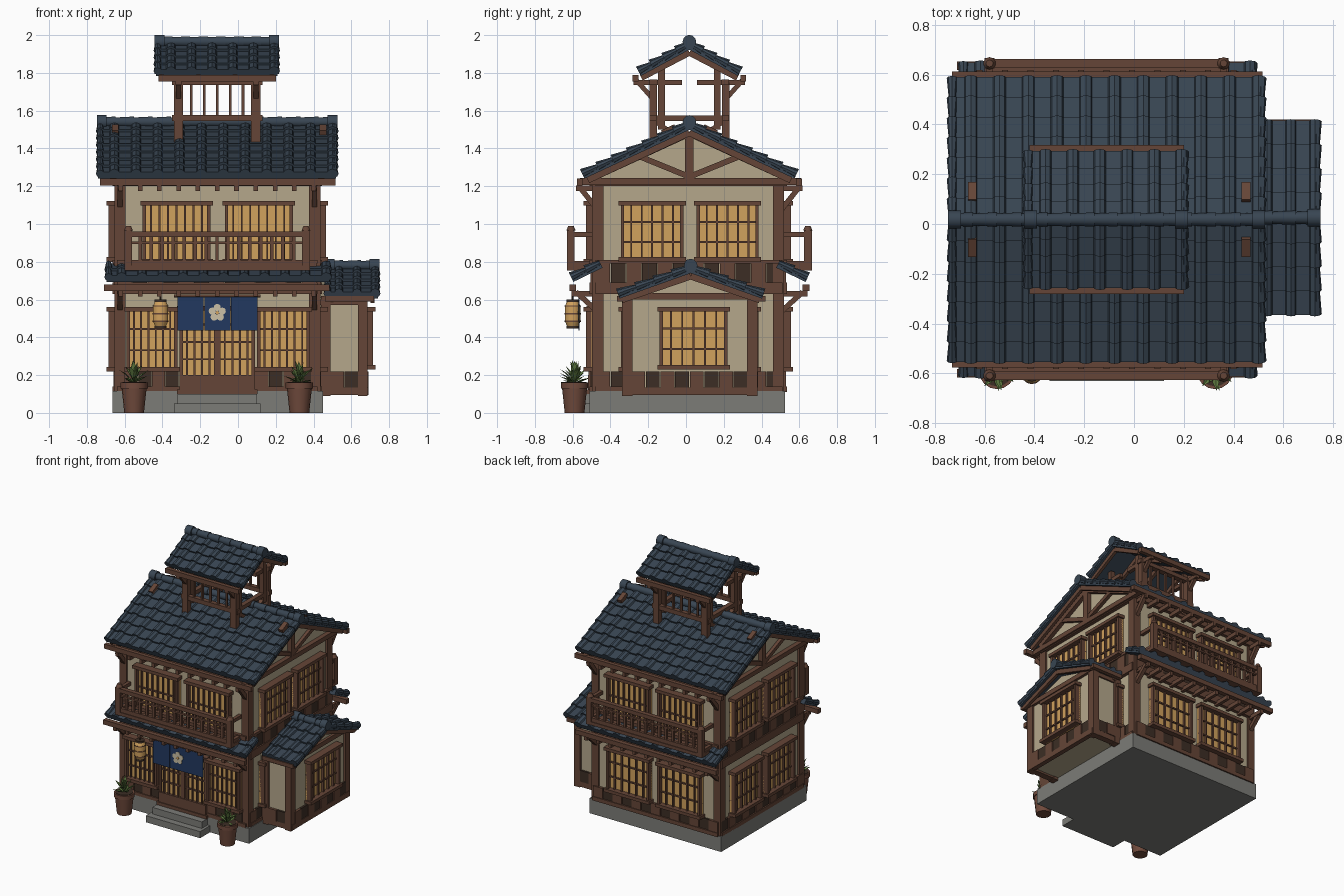
import bpy, bmesh, math, random
from mathutils import Vector, Matrix

cube = bpy.data.objects.get("Cube")
if cube:
    bpy.data.objects.remove(cube)
random.seed(4)


def material(name, *rgb):
    m = bpy.data.materials.new(name)
    m.use_nodes = True
    m.diffuse_color = (*rgb, 1)
    m.node_tree.nodes["Principled BSDF"].inputs["Base Color"].default_value = (*rgb, 1)
    return m


wood = material("brown wood", .13, .06, .038)
dark = material("dark wood", .045, .027, .018)
plaster = material("beige plaster", .46, .39, .26)
paper = material("amber paper", .64, .36, .11)
tile = material("slate blue tile", .04, .06, .085)
cloth = material("navy cloth", .016, .04, .115)
stone = material("grey stone", .2, .2, .185)
clay = material("brown clay", .16, .068, .045)
leaf = material("green leaf", .11, .19, .05)
cream = material("cream", .6, .53, .38)

parts = {}
CX, CY = -.11, .018


def part(name, mat):
    if name not in parts:
        parts[name] = (bmesh.new(), mat)
    return parts[name][0]


def box(name, mat, x0, x1, y0, y1, z0, z1):
    lo, hi = Vector((x0, y0, z0)), Vector((x1, y1, z1))
    size = [abs(v) for v in hi - lo]
    mx = Matrix.Translation((lo + hi) / 2) @ Matrix.Diagonal((*size, 1))
    bmesh.ops.create_cube(part(name, mat), size=1, matrix=mx)


def beam(name, mat, p, q, width, height):
    p, q = Vector(p), Vector(q)
    d = q - p
    mx = Matrix.Translation((p + q) / 2) @ d.to_track_quat('Y', 'Z').to_matrix().to_4x4()
    bmesh.ops.create_cube(part(name, mat), size=1,
                          matrix=mx @ Matrix.Diagonal((width, d.length, height, 1)))


def rod(name, mat, p, q, r1, r2=None, sides=12):
    p, q = Vector(p), Vector(q)
    d = q - p
    mx = Matrix.Translation((p + q) / 2) @ d.to_track_quat('Z', 'Y').to_matrix().to_4x4()
    bmesh.ops.create_cone(part(name, mat), cap_ends=True, segments=sides, radius1=r1,
                          radius2=r1 if r2 is None else r2, depth=d.length, matrix=mx)


# Wall faces: axis, outward sign, plane position
front, back = ('y', -1, -.485), ('y', 1, .51)
west, east = ('x', -1, -.64), ('x', 1, .42)
annex_east = ('x', 1, .67)


def on_face(name, mat, face, u0, u1, z0, z1, d0, d1):
    axis, sign, plane = face
    a, b = plane + sign * d0, plane + sign * d1
    if axis == 'x':
        box(name, mat, a, b, u0, u1, z0, z1)
    else:
        box(name, mat, u0, u1, a, b, z0, z1)


def window(name, face, u0, u1, z0, z1, bars=5, rails=2, depth=.045):
    t = .018
    on_face(name + "_paper", paper, face, u0, u1, z0, z1, 0, .015)
    for u in (u0, u1 - t):
        on_face(name + "_frame", wood, face, u, u + t, z0, z1, 0, depth)
    for z in (z0, z1 - t):
        on_face(name + "_frame", wood, face, u0 - .012, u1 + .012, z, z + t + .006, 0, depth + .012)
    for i in range(1, bars + 1):
        u = u0 + (u1 - u0) * i / (bars + 1)
        on_face(name + "_bars", wood, face, u - .005, u + .005, z0, z1, 0, .03)
    for i in range(1, rails + 1):
        z = z0 + (z1 - z0) * i / (rails + 1)
        on_face(name + "_bars", wood, face, u0, u1, z - .005, z + .005, 0, .025)


def wainscot(name, face, u0, u1, z0, z1):
    n = round((u1 - u0) / .08)
    w = (u1 - u0) / n
    for i in range(n):
        shade = (name + "_dark", dark) if i % 2 else (name, wood)
        on_face(*shade, face, u0 + i * w, u0 + (i + 1) * w - .004, z0, z1, 0, .015 if i % 2 else .02)


def gable(name, x0, x1, y0, y1, z0, z1, apex):
    bm = part(name, plaster)
    ring = [(y0, z0), (y1, z0), (y1, z1), ((y0 + y1) / 2, apex), (y0, z1)]
    f = bm.faces.new([bm.verts.new((x0, y, z)) for y, z in ring])
    moved = bmesh.ops.extrude_face_region(bm, geom=[f])
    bmesh.ops.translate(bm, vec=(x1 - x0, 0, 0),
                        verts=[v for v in moved["geom"] if isinstance(v, bmesh.types.BMVert)])


def tiled_slope(name, x0, x1, top, low, cols, rows):
    """Overlapping courses of flat pans and rounded cover tiles."""
    bm = part(name, tile)
    top, low = Vector((0, *top)), Vector((0, *low))
    d = (low - top).normalized()
    n = Vector((0, -d.z, d.y)) * (1 if d.y > 0 else -1)
    pitch, h = (x1 - x0) / cols, .018
    wave = [(0, 0), (.55, 0), (.6, .6), (.78, 1), (.95, .6)]
    line = [(x0 + (c + u) * pitch, v * h) for c in range(cols) for u, v in wave] + [(x1, 0)]
    for r in range(rows):
        a, b = top.lerp(low, r / rows), top.lerp(low, (r + 1) / rows)
        strips = [[bm.verts.new(p + Vector((x, 0, 0)) + n * (v * s + lift)) for x, v in line]
                  for p, lift, s in ((a, 0, 1), (b, .014, 1), (b, -.012, 0))]
        for s, t in zip(strips, strips[1:]):
            for i in range(len(line) - 1):
                bm.faces.new((s[i], s[i + 1], t[i + 1], t[i]))
        for x in (x0 + .015, x1 - .015):
            side = Vector((x, 0, 0)) + n * .004
            rod(name + "_verge", tile, a + side, b + side, .014, .022, 8)
    mid = Vector(((x0 + x1) / 2, 0, 0)) - n * .012
    beam(name + "_deck", tile, top + mid, low + mid, x1 - x0 - .01, .024)


def roof(name, x0, x1, cy, ridge, half, eave, cols, rows):
    for s in (-1, 1):
        tiled_slope(name + "_tiles", x0, x1, (cy, ridge), (cy + s * half, eave), cols, rows)
        # Barge boards and rafters below the deck
        for i in range(cols // 2 + 1):
            x = x0 + .035 + (x1 - x0 - .07) * i / (cols // 2)
            beam(name + "_rafters", wood, (x, cy, ridge - .042),
                 (x, cy + s * half * .95, eave - .03), .022, .034)
    n = round((x1 - x0) / .1)
    w = (x1 - x0) / n
    for i in range(n):
        a = x0 + i * w
        rod(name + "_ridge", tile, (a, cy, ridge + .015), (a + w, cy, ridge + .015), .024, .029)
    for x in (x0 - .002, x1 - .05):
        rod(name + "_ridge", tile, (x, cy, ridge + .015), (x + .052, cy, ridge + .015), .036)


# Stone base and entrance steps
box("foundation", stone, -.665, .45, -.51, .525, 0, .115)
box("lower_step", stone, -.34, .12, -.63, -.5, 0, .05)
box("upper_step", stone, -.32, .1, -.58, -.5, .05, .1)

# Main body, corner posts and belt beams
gable("main_walls", -.64, .42, -.485, .51, .11, 1.25, 1.49)
for x in (-.625, .407):
    for y in (-.467, .49):
        box("corner_post", wood, x - .03, x + .03, y - .03, y + .03, .11, 1.22)
for face, u0, u1 in ((front, -.64, .42), (back, -.64, .42), (west, -.48, .51), (east, -.48, .51)):
    for z0, z1 in ((.11, .14), (.63, .69), (.79, .81), (1.2, 1.24)):
        on_face("belt_beams", wood, face, u0, u1, z0, z1, 0, .025)
    wainscot("upper_planks", face, u0, u1, .69, .79)
    if face != front:
        wainscot("lower_planks", face, u0, u1, .14, .22)
for a, b in ((-.6, -.31), (.09, .39)):
    wainscot("lower_planks", front, a, b, .14, .22)
    window("front_window", front, a + .01, b - .01, .22, .555, 6)
for face in (west, east):
    for a, b in ((-.345, -.013), (.055, .385)):
        window("side_window", face, a, b, .22, .555)
        window("side_window", face, a, b, .8, 1.115)
for a, b in ((-.505, -.145), (-.07, .29)):
    window("back_window", back, a, b, .22, .555)
    for face in (front, back):
        window("balcony_window", face, a, b, .79, 1.115, 7, 1)

# Sliding entrance doors
for a, b in ((-.31, -.11), (-.11, .09)):
    window("door", front, a, b, .1, .56, 4, 4, .03)
    on_face("door_panel", wood, front, a, b, .1, .2, 0, .035)

# Divided entrance curtain with a flower
rod("curtain_rod", wood, (-.34, -.565, .62), (.12, -.565, .62), .008)
for i in range(3):
    a = -.32 + i * .142
    box("curtain", cloth, a, a + .138, -.569, -.563, .435, .625)
for i in range(5):
    t = math.tau * i / 5 + math.pi / 2
    c = Vector((CX + .028 * math.cos(t), -.569, .53 + .028 * math.sin(t)))
    rod("flower_petals", cream, c, c - Vector((0, .004, 0)), .019)
rod("flower_centre", paper, (CX, -.569, .53), (CX, -.575, .53), .009)

# Main roof and gable trusses
roof("main_roof", -.745, .525, CY, 1.525, .566, 1.262, 11, 7)
for x in (-.66, .44):
    beam("truss", wood, (x, CY - .58, 1.225), (x, CY + .59, 1.225), .035, .035)
    box("truss", wood, x - .017, x + .017, CY - .022, CY + .022, 1.24, 1.49)
    for s in (-1, 1):
        beam("truss", wood, (x, CY, 1.25), (x, CY + s * .27, 1.36), .025, .03)
        beam("truss", wood, (x, CY, 1.48), (x, CY + s * .5, 1.25), .03, .035)
        beam("truss", wood, (x + .01, CY + s * .07, 1.505), (x + .01, CY + s * .14, 1.472), .035, .05)

# Eaves, lower skirt roofs and balconies, mirrored front to back
for s in (-1, 1):
    y = lambda d: CY + s * d
    box("eave_beam", wood, -.73, .515, y(.565), y(.595), 1.205, 1.24)
    box("skirt_beam", wood, -.71, .485, y(.6), y(.635), .645, .68)
    for i in range(11):
        x = -.62 + i * .102
        box("eave_joists", wood, x - .012, x + .012, y(.48), y(.6), 1.175, 1.205)
        box("skirt_joists", wood, x - .012, x + .012, y(.48), y(.625), .615, .645)
    for x in (-.625, .405):
        beam("eave_braces", wood, (x, y(.49), 1.08), (x, y(.585), 1.2), .028, .028)
        beam("skirt_braces", wood, (x, y(.49), .54), (x, y(.6), .64), .028, .028)
    tiled_slope("skirt_roof", -.7, .49, (y(.47), .79), (y(.625), .715), 11, 2)
    box("balcony_floor", wood, -.6, .38, y(.48), y(.645), .755, .78)
    box("balcony_rails", wood, -.6, .38, y(.615), y(.64), .78, .81)
    box("balcony_rails", wood, -.6, .38, y(.61), y(.645), .93, .96)
    box("balcony_rails", wood, -.6, .38, y(.618), y(.638), .895, .907)
    for i in range(17):
        x = -.575 + i * .058
        box("balusters", wood, x - .009, x + .009, y(.618), y(.636), .8, .94)
    for x in (-.58, .36):
        box("balcony_posts", wood, x - .02, x + .02, y(.607), y(.648), .755, .965)
        rod("post_caps", wood, (x, y(.627), .965), (x, y(.627), .99), .025, .014, 10)
        for z in (.79, .945):
            box("balcony_rails", wood, x - .013, x + .013, y(.48), y(.62), z - .013, z + .013)

# Side annex
gable("annex_walls", .42, .67, -.32, .36, .11, .61, .71)
roof("annex_roof", .46, .747, .025, .765, .385, .628, 3, 4)
for y in (-.31, .35):
    for x in (.465, .66):
        box("annex_posts", wood, x - .025, x + .025, y - .028, y + .028, .09, .62)
    box("annex_beams", wood, .43, .68, y - .024, y + .024, .095, .135)
    box("annex_beams", wood, .43, .68, y - .022, y + .022, .57, .6)
for y in (-.35, .405):
    box("annex_beams", wood, .46, .72, y - .015, y + .015, .59, .62)
for z0, z1 in ((.095, .135), (.6, .635)):
    box("annex_beams", wood, .655, .69, -.33, .37, z0, z1)
wainscot("annex_planks", annex_east, -.29, .33, .135, .22)
for face in (('y', -1, -.32), ('y', 1, .36)):
    wainscot("annex_planks", face, .49, .64, .135, .22)
window("annex_window", annex_east, -.14, .22, .23, .555)

# Open rooftop turret
roof("turret_roof", -.44, .215, CY, 1.95, .268, 1.805, 6, 4)
for s in (-1, 1):
    y = lambda d: CY + s * d
    box("turret_beams", wood, -.35, .165 - .035, y(.175), y(.21), 1.545, 1.578)
    box("turret_beams", wood, -.35, .13, y(.17), y(.21), 1.735, 1.765)
    box("turret_beams", wood, -.42, .2, y(.27), y(.3), 1.755, 1.79)
    for x in (CX - .205, CX + .205):
        box("turret_beams", wood, x - .018, x + .018, CY, y(.21), 1.545, 1.575)
        box("turret_beams", wood, x - .015, x + .015, y(.04), y(.295), 1.735, 1.763)
        box("turret_posts", wood, x - .025, x + .025, y(.172), y(.212), 1.43, 1.75)
        box("turret_posts", wood, x - .018, x + .018, y(.13), y(.165), 1.5, 1.82)
        beam("turret_braces", wood, (x, y(.19), 1.55), (x, y(.09), 1.48), .03, .025)
        beam("turret_braces", wood, (x, y(.2), 1.67), (x, y(.28), 1.76), .025, .025)
    for i in range(1, 6):
        x = CX - .205 + i * .41 / 6
        box("turret_slats", wood, x - .007, x + .007, y(.185), y(.2), 1.57, 1.745)

# Hanging lantern
lx, ly = -.41, -.6
rings = [(.46, .03), (.485, .041), (.565, .041), (.59, .03)]
for (z0, r0), (z1, r1) in zip(rings, rings[1:]):
    rod("lantern_paper", paper, (lx, ly, z0), (lx, ly, z1), r0, r1, 14)
for z in (.485, .525, .565):
    rod("lantern_bands", wood, (lx, ly, z - .003), (lx, ly, z + .003), .043, sides=14)
for z in (.447, .587):
    rod("lantern_caps", dark, (lx, ly, z), (lx, ly, z + .014), .032)
rod("lantern_hook", dark, (lx, ly, .6), (lx, ly, .66), .005, sides=6)

# Potted plants
for px in (-.55, .325):
    py = -.59
    rod("plant_pots", clay, (px, py, 0), (px, py, .13), .052, .066, 16)
    rod("plant_pots", clay, (px, py, .13), (px, py, .16), .073, sides=16)
    rod("pot_soil", dark, (px, py, .15), (px, py, .163), .062, sides=16)
    bm = part("plant_leaves", leaf)
    for i in range(24):
        t = i * 2.4
        out = Vector((math.cos(t), math.sin(t), 0))
        side = Vector((-out.y, out.x, 0)) * .014
        reach, top = .025 + .055 * (i % 3) / 2, random.uniform(.2, .285) - .02 * (i % 3)
        base = Vector((px, py, .16))
        mid = base + out * reach * .55 + Vector((0, 0, (top - .16) * .7))
        tip = base + out * reach + Vector((0, 0, top - .16))
        a, l, r, b = [bm.verts.new(v) for v in (base, mid + side, mid - side, tip)]
        m = bm.verts.new(mid - Vector((0, 0, .008)))
        for f in ((a, m, l), (a, r, m), (m, b, l), (m, r, b)):
            bm.faces.new(f)

# Turn every part into an object
for name, (bm, mat) in parts.items():
    bmesh.ops.recalc_face_normals(bm, faces=bm.faces)
    if name.endswith("_tiles") or name == "skirt_roof":
        up = [f for f in bm.faces if f.normal.z < -.05]
        bmesh.ops.reverse_faces(bm, faces=up)
    mesh = bpy.data.meshes.new(name)
    bm.to_mesh(mesh)
    bm.free()
    mesh.materials.append(mat)
    mesh.shade_smooth()
    mesh.set_sharp_from_angle(angle=math.radians(35))
    bpy.context.collection.objects.link(bpy.data.objects.new(name, mesh))
